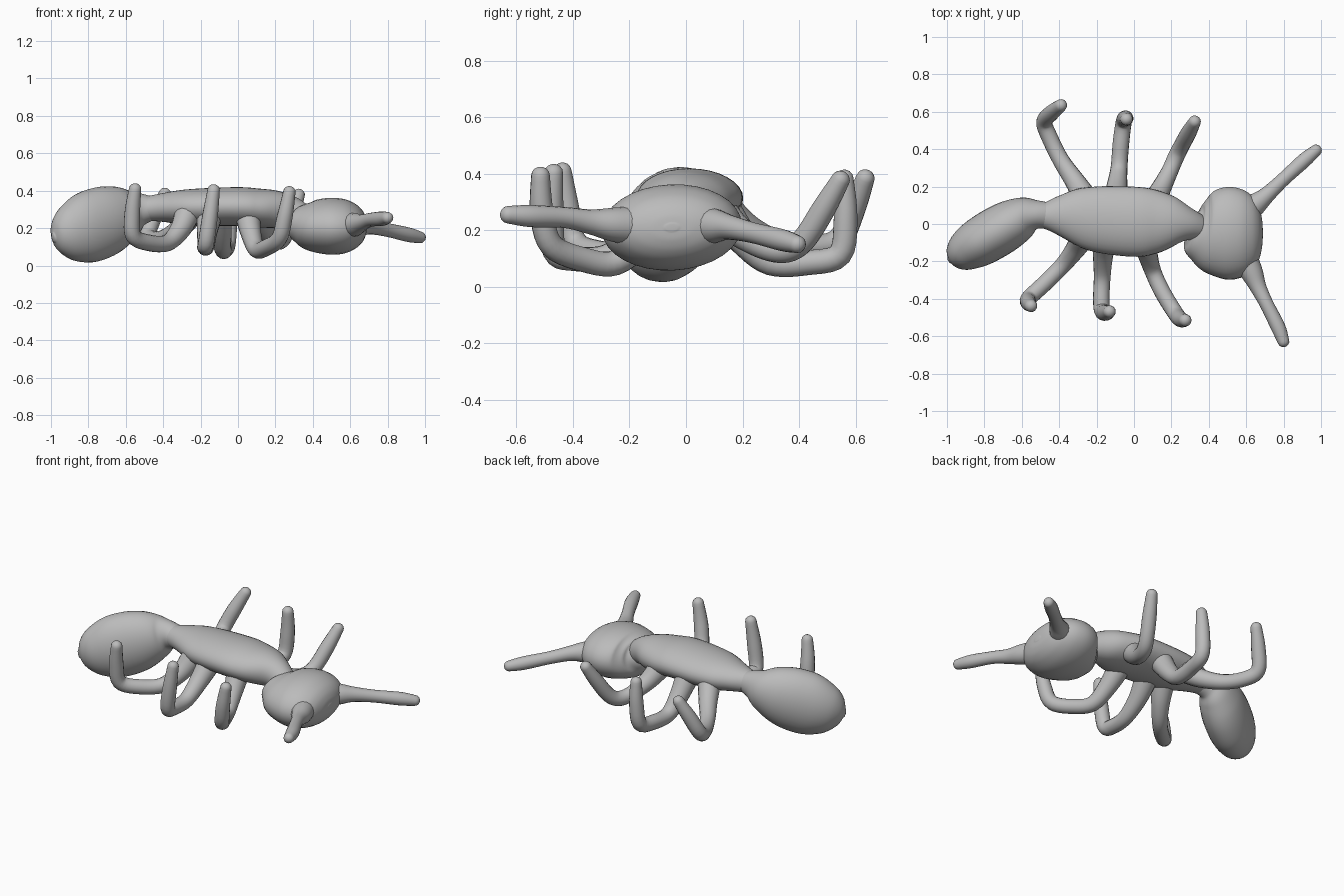
import bpy, bmesh, math
from mathutils import Vector

cube = bpy.data.objects.get("Cube")
if cube:
    bpy.data.objects.remove(cube, do_unlink=True)

# One plain clay colour for everything
GREY = (0.5, 0.5, 0.5, 1.0)
mat = bpy.data.materials.new("clay grey")
mat.use_nodes = True
mat.diffuse_color = GREY
bsdf = next(n for n in mat.node_tree.nodes if n.type == 'BSDF_PRINCIPLED')
bsdf.inputs["Base Color"].default_value = GREY
bsdf.inputs["Roughness"].default_value = 0.6


def spline(stations, steps):
    """Catmull-Rom samples through (x, y, z, half width, half height) stations."""
    p = [stations[0]] + list(stations) + [stations[-1]]
    out = []
    for i in range(1, len(p) - 2):
        for s in range(steps):
            t = s / steps
            out.append([0.5 * (2 * b + (c - a) * t + (2 * a - 5 * b + 4 * c - d) * t * t
                               + (3 * b - a - 3 * c + d) * t ** 3)
                        for a, b, c, d in zip(*p[i - 1:i + 3])])
    return out + [list(stations[-1])]


def loft(name, stations, cap, sides=24, steps=6):
    """Skin elliptical rings along a path and close both ends with domes.
    cap is the dome length as a fraction of the end ring's half height."""
    path = spline(stations, steps)
    pts = [Vector(s[:3]) for s in path]
    n = len(pts)
    tans = [(pts[min(i + 1, n - 1)] - pts[max(i - 1, 0)]).normalized() for i in range(n)]
    up = Vector((0, 0, 1))
    rings = []
    for c, t, s in zip(pts, tans, path):
        up = (up - t * up.dot(t)).normalized()
        rings.append((c, up.cross(t), up.copy(), s[3], s[4]))

    def dome(end, direction):
        c, side, u, w, h = end
        return [(c + direction * cap * h * math.sin(a), side, u, w * math.cos(a), h * math.cos(a))
                for a in (math.radians(25), math.radians(50), math.radians(72))]

    tip_a = rings[0][0] - tans[0] * cap * rings[0][4]
    tip_b = rings[-1][0] + tans[-1] * cap * rings[-1][4]
    rings = dome(rings[0], -tans[0])[::-1] + rings + dome(rings[-1], tans[-1])

    bm = bmesh.new()
    loops = []
    for c, side, u, w, h in rings:
        loops.append([bm.verts.new(c + side * w * math.cos(k * math.tau / sides)
                                   + u * h * math.sin(k * math.tau / sides))
                      for k in range(sides)])
    for a, b in zip(loops, loops[1:]):
        for k in range(sides):
            j = (k + 1) % sides
            bm.faces.new((a[k], a[j], b[j], b[k]))
    for tip, loop in ((tip_a, loops[0]), (tip_b, loops[-1])):
        v = bm.verts.new(tip)
        for k in range(sides):
            bm.faces.new((v, loop[k], loop[(k + 1) % sides]))
    bmesh.ops.recalc_face_normals(bm, faces=bm.faces[:])
    for f in bm.faces:
        f.smooth = True
    mesh = bpy.data.meshes.new(name)
    bm.to_mesh(mesh)
    bm.free()
    mesh.materials.append(mat)
    obj = bpy.data.objects.new(name, mesh)
    bpy.context.collection.objects.link(obj)


def limb(name, points, radii):
    """Round tube with a rounded tip."""
    loft(name, [(*p, r, r) for p, r in zip(points, radii)], 0.9, sides=16, steps=5)


# Body: abdomen, thorax, head
loft("abdomen", [
    (-0.984, -0.193, 0.150, 0.022, 0.028), (-0.965, -0.182, 0.155, 0.064, 0.083),
    (-0.923, -0.157, 0.167, 0.100, 0.135), (-0.864, -0.120, 0.184, 0.123, 0.172),
    (-0.797, -0.080, 0.206, 0.133, 0.192), (-0.713, -0.030, 0.237, 0.134, 0.189),
    (-0.640, 0.012, 0.264, 0.124, 0.167), (-0.575, 0.042, 0.285, 0.103, 0.130),
    (-0.520, 0.050, 0.300, 0.077, 0.090), (-0.460, 0.045, 0.305, 0.070, 0.065)], 0.3, sides=32)
loft("thorax", [
    (-0.54, 0.05, 0.30, 0.06, 0.06), (-0.48, 0.045, 0.305, 0.07, 0.066),
    (-0.40, 0.045, 0.31, 0.107, 0.077), (-0.30, 0.04, 0.312, 0.152, 0.092),
    (-0.18, 0.025, 0.313, 0.178, 0.10), (0.0, 0.012, 0.315, 0.187, 0.104),
    (0.10, 0.012, 0.308, 0.175, 0.104), (0.20, 0.01, 0.30, 0.14, 0.10),
    (0.29, -0.003, 0.28, 0.088, 0.086), (0.38, -0.03, 0.24, 0.06, 0.06)], 0.3, sides=32)
loft("head", [
    (0.287, -0.025, 0.24, 0.04, 0.035), (0.305, -0.03, 0.235, 0.095, 0.075),
    (0.34, -0.042, 0.225, 0.152, 0.108), (0.40, -0.05, 0.213, 0.213, 0.137),
    (0.49, -0.05, 0.21, 0.247, 0.152), (0.57, -0.05, 0.21, 0.238, 0.145),
    (0.63, -0.05, 0.21, 0.202, 0.118), (0.665, -0.05, 0.21, 0.15, 0.085),
    (0.683, -0.05, 0.21, 0.085, 0.048), (0.688, -0.05, 0.21, 0.03, 0.017)], 0.1, sides=32)

# Antennae, slightly flared where they leave the head
antenna_radii = (0.07, 0.06, 0.044, 0.037, 0.039, 0.031)
limb("left_antenna", [(0.59, 0.06, 0.215), (0.65, 0.105, 0.215), (0.71, 0.155, 0.21),
                      (0.80, 0.24, 0.19), (0.91, 0.34, 0.165), (0.975, 0.395, 0.15)], antenna_radii)
limb("right_antenna", [(0.59, -0.18, 0.215), (0.63, -0.26, 0.22), (0.665, -0.34, 0.23),
                       (0.71, -0.43, 0.245), (0.77, -0.55, 0.25), (0.80, -0.63, 0.255)], antenna_radii)

# Legs: flared root, low shin, upturned blunt tip
leg_radii = (0.07, 0.055, 0.045, 0.044, 0.043, 0.042, 0.033)
legs = {
    "right_rear_leg": [(-0.27, -0.06, 0.28), (-0.31, -0.13, 0.19), (-0.38, -0.22, 0.12),
                       (-0.48, -0.32, 0.122), (-0.56, -0.395, 0.16), (-0.565, -0.42, 0.28),
                       (-0.55, -0.438, 0.41)],
    "right_middle_leg": [(-0.15, -0.06, 0.28), (-0.165, -0.16, 0.18), (-0.17, -0.28, 0.105),
                         (-0.175, -0.40, 0.10), (-0.17, -0.465, 0.125), (-0.15, -0.475, 0.26),
                         (-0.13, -0.468, 0.405)],
    "right_front_leg": [(0.05, -0.06, 0.28), (0.07, -0.15, 0.17), (0.10, -0.25, 0.085),
                        (0.15, -0.36, 0.095), (0.22, -0.475, 0.145), (0.25, -0.51, 0.26),
                        (0.275, -0.515, 0.395)],
    "left_rear_leg": [(-0.25, 0.12, 0.28), (-0.31, 0.22, 0.20), (-0.39, 0.34, 0.15),
                      (-0.45, 0.46, 0.14), (-0.48, 0.545, 0.17), (-0.44, 0.595, 0.28),
                      (-0.39, 0.635, 0.385)],
    "left_middle_leg": [(-0.10, 0.12, 0.28), (-0.09, 0.21, 0.16), (-0.08, 0.30, 0.085),
                        (-0.07, 0.43, 0.085), (-0.055, 0.545, 0.115), (-0.045, 0.565, 0.25),
                        (-0.04, 0.56, 0.385)],
    "left_front_leg": [(0.10, 0.10, 0.28), (0.14, 0.18, 0.20), (0.19, 0.28, 0.14),
                       (0.225, 0.36, 0.13), (0.255, 0.42, 0.17), (0.293, 0.49, 0.28),
                       (0.325, 0.548, 0.38)],
}
for name, points in legs.items():
    limb(name, points, leg_radii)
